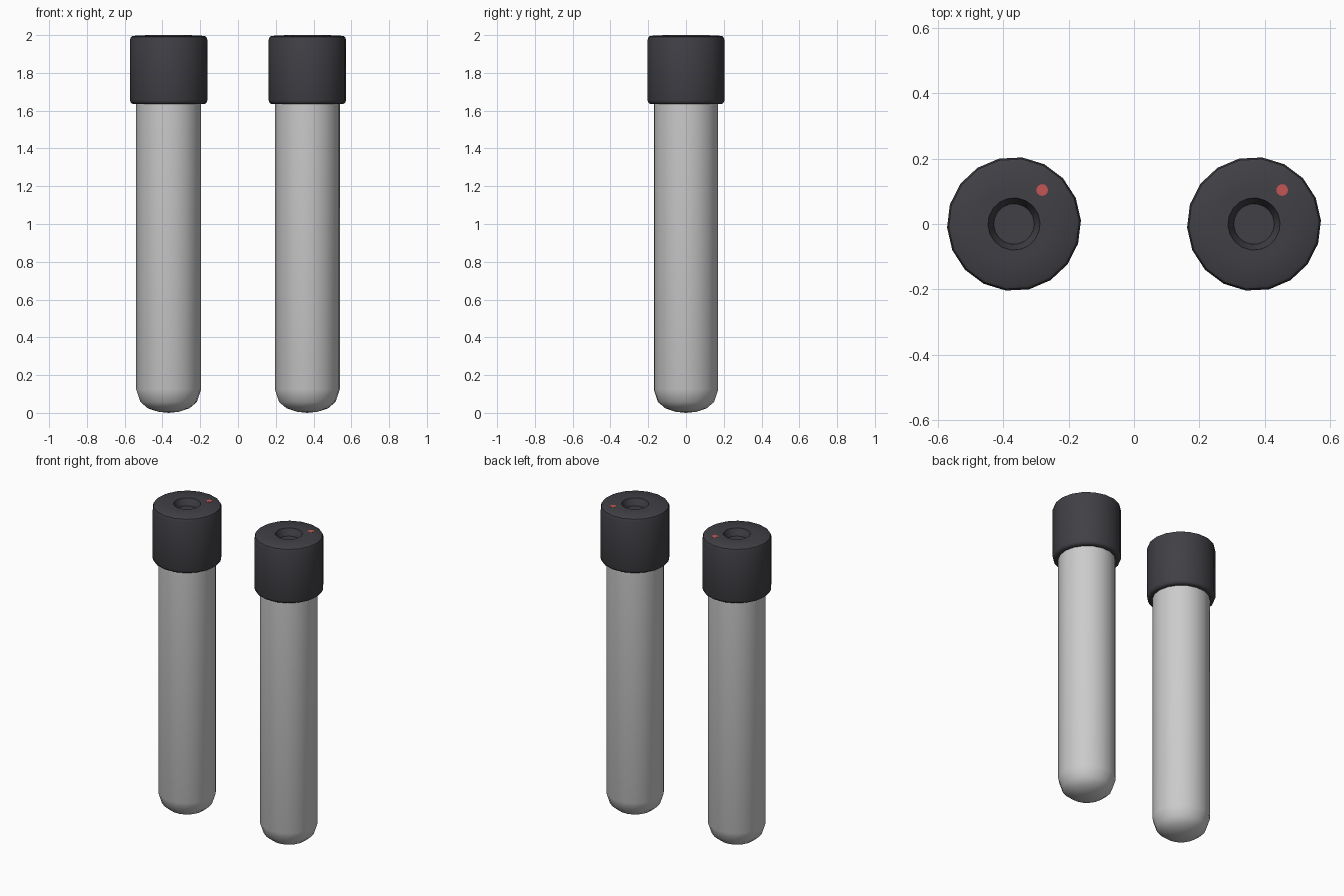
import bpy, bmesh, math

if "Cube" in bpy.data.objects:
    bpy.data.objects.remove(bpy.data.objects["Cube"])

SIDES = 18
TILT = math.radians(3)


def material(name, rgb):
    m = bpy.data.materials.new(name)
    m.diffuse_color = (*rgb, 1)
    m.use_nodes = True
    m.node_tree.nodes["Principled BSDF"].inputs["Base Color"].default_value = m.diffuse_color
    return m


GLASS = material("pale_grey_glass", (0.60, 0.60, 0.60))
CAP = material("charcoal_cap", (0.052, 0.051, 0.060))
RED = material("red_mark", (0.55, 0.09, 0.09))


def lathe(name, profile, mat, x, y=0.0, sides=SIDES, angle=35):
    """Revolve (radius, z) points, listed from bottom to top, around z."""
    bm = bmesh.new()
    rings = []
    for r, z in profile:
        if r == 0:
            rings.append([bm.verts.new((0, 0, z))] * sides)
        else:
            rings.append([bm.verts.new((r * math.cos(TILT + i * math.tau / sides),
                                        r * math.sin(TILT + i * math.tau / sides), z))
                          for i in range(sides)])
    for a, b in zip(rings, rings[1:]):
        for i in range(sides):
            j = (i + 1) % sides
            bm.faces.new(list(dict.fromkeys((a[i], a[j], b[j], b[i]))))
    me = bpy.data.meshes.new(name)
    bm.to_mesh(me)
    bm.free()
    me.materials.append(mat)
    ob = bpy.data.objects.new(name, me)
    ob.location = (x, y, 0)
    bpy.context.collection.objects.link(ob)
    bpy.context.view_layer.objects.active = ob
    ob.select_set(True)
    bpy.ops.object.shade_smooth_by_angle(angle=math.radians(angle))
    ob.select_set(False)
    return ob


# round-bottomed tube, running up into the cap
tube = [(0, 0), (0.055, 0.006), (0.11, 0.024), (0.15, 0.058),
        (0.172, 0.125), (0.172, 1.66), (0, 1.66)]

# screw cap with rounded rims and a stepped central recess
cap = [(0.165, 1.635), (0.190, 1.635), (0.200, 1.641), (0.205, 1.655),
       (0.205, 1.975), (0.200, 1.990), (0.190, 1.996), (0.110, 2.0), (0.080, 2.0),
       (0.076, 1.985), (0.064, 1.965), (0.062, 1.955), (0, 1.955)]

# small painted dot on the cap top
dot = [(0, 1.996), (0.018, 1.996), (0.018, 2.0), (0, 2.0)]

for side, x in (("left", -0.367), ("right", 0.367)):
    lathe(side + "_tube", tube, GLASS, x, angle=40)
    lathe(side + "_cap", cap, CAP, x, angle=40)
    lathe(side + "_cap_dot", dot, RED, x + 0.086, 0.104, sides=12)
